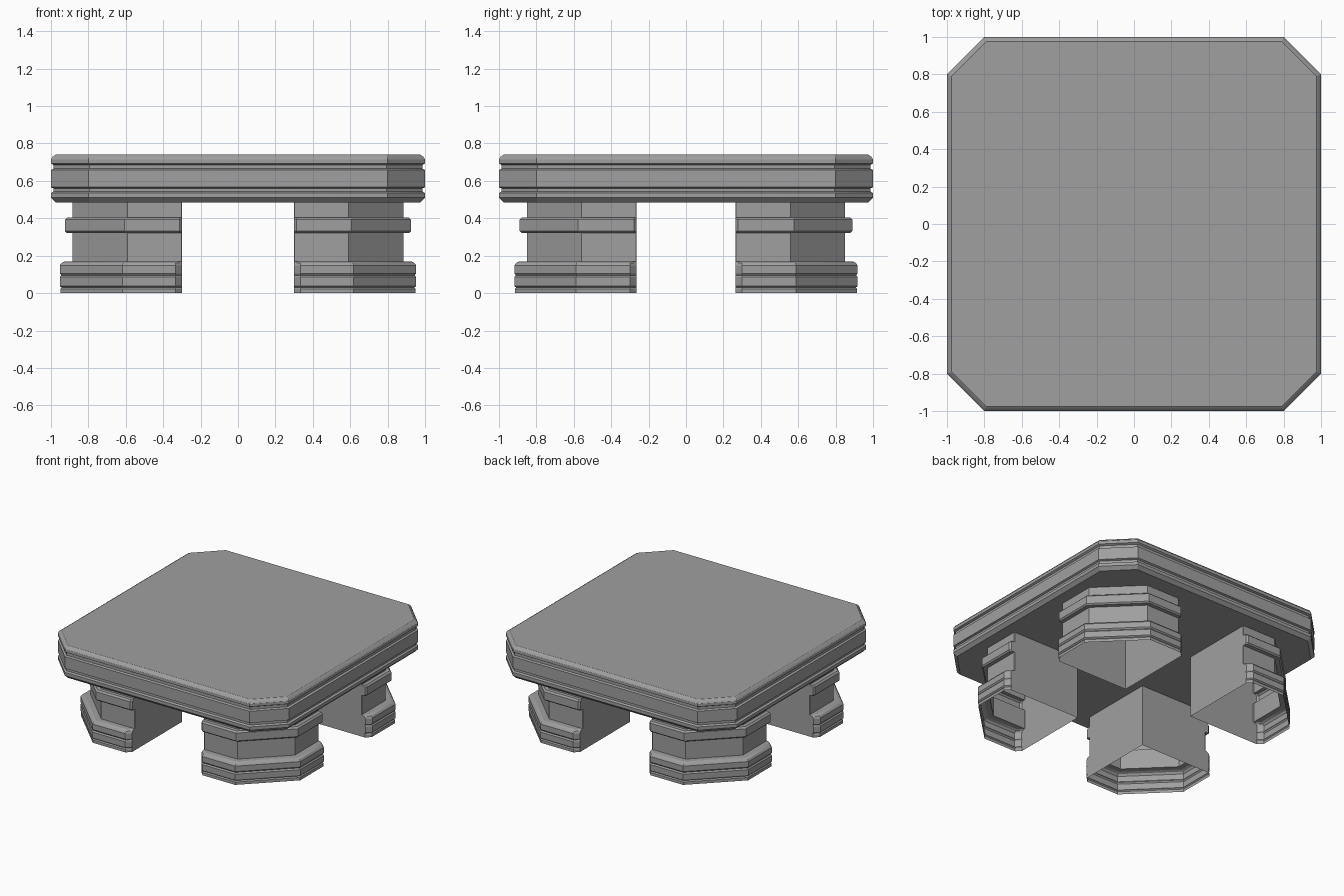
import bpy
import bmesh

cube = bpy.data.objects.get("Cube")
if cube:
    bpy.data.objects.remove(cube, do_unlink=True)

stone = bpy.data.materials.new("grey_stone")
stone.use_nodes = True
GREY = (0.35, 0.35, 0.35, 1)
stone.diffuse_color = GREY
stone.node_tree.nodes["Principled BSDF"].inputs["Base Color"].default_value = GREY

TAN = 0.414  # corner shift when a 45 degree chamfer is offset


def loft(name, rings, cap_bottom, cap_top):
    """Skin a stack of rings, each a list of 3D points."""
    bm = bmesh.new()
    loops = [[bm.verts.new(p) for p in ring] for ring in rings]
    n = len(loops[0])
    for low, high in zip(loops, loops[1:]):
        for i in range(n):
            j = (i + 1) % n
            bm.faces.new((low[i], low[j], high[j], high[i]))
    if cap_bottom:
        bm.faces.new(loops[0][::-1])
    if cap_top:
        bm.faces.new(loops[-1])
    mesh = bpy.data.meshes.new(name)
    bm.to_mesh(mesh)
    bm.free()
    mesh.materials.append(stone)
    obj = bpy.data.objects.new(name, mesh)
    bpy.context.collection.objects.link(obj)
    bpy.ops.object.select_all(action="DESELECT")
    obj.select_set(True)
    bpy.context.view_layer.objects.active = obj
    bpy.ops.object.shade_smooth_by_angle(angle=0.4)
    return obj


def slab_ring(z, inset):
    """Square with clipped corners, counter-clockwise."""
    a, b = 1 - inset, 0.8 - inset * TAN
    return [(x, y, z) for x, y in
            ((a, -b), (a, b), (b, a), (-b, a), (-a, b), (-a, -b), (-b, -a), (b, -a))]


def leg_ring(z, out, end):
    """Quarter leg outline: square inner corner, clipped outer corner, eased ends."""
    ix, iy = 0.3, 0.265
    x, y = 0.885 + out, 0.85 + out
    cx, cy = 0.59 + out * TAN, 0.56 + out * TAN
    return [(px, py, z) for px, py in
            ((ix, iy), (x - end, iy), (x, iy + end), (x, cy),
             (cx, y), (ix + end, y), (ix, y - end))]


# Table top: moulded edge from the underside to the upper face (height, inset)
edge = [(0.485, 0.025), (0.51, 0), (0.535, 0), (0.543, 0.014), (0.56, 0.014),
        (0.566, 0), (0.658, 0), (0.665, 0.014), (0.685, 0.014), (0.693, 0),
        (0.715, 0), (0.73, 0.01), (0.74, 0.025)]
loft("table_top", [slab_ring(z, d) for z, d in edge], True, True)

# Legs: hollow, with a grooved foot, plain shaft and collar (height, swell, end ease)
FOOT, COLLAR, PLAIN = 0.035, 0.012, 0.003
profile = [(0, 0.065, FOOT), (0.022, 0.065, FOOT), (0.03, 0.058, FOOT), (0.038, 0.068, FOOT),
           (0.085, 0.068, FOOT), (0.095, 0.06, FOOT), (0.105, 0.068, FOOT),
           (0.148, 0.068, FOOT), (0.162, 0.058, FOOT), (0.17, 0.04, FOOT),
           (0.17, 0, PLAIN), (0.322, 0, PLAIN), (0.322, 0.03, COLLAR),
           (0.332, 0.04, COLLAR), (0.393, 0.04, COLLAR), (0.405, 0.028, COLLAR),
           (0.405, 0, PLAIN), (0.487, 0, PLAIN)]
legs = loft("legs", [leg_ring(*p) for p in profile], False, False)
mirror = legs.modifiers.new("four_corners", "MIRROR")
mirror.use_axis = (True, True, False)
mirror.use_clip = False
mirror.use_mirror_merge = False
